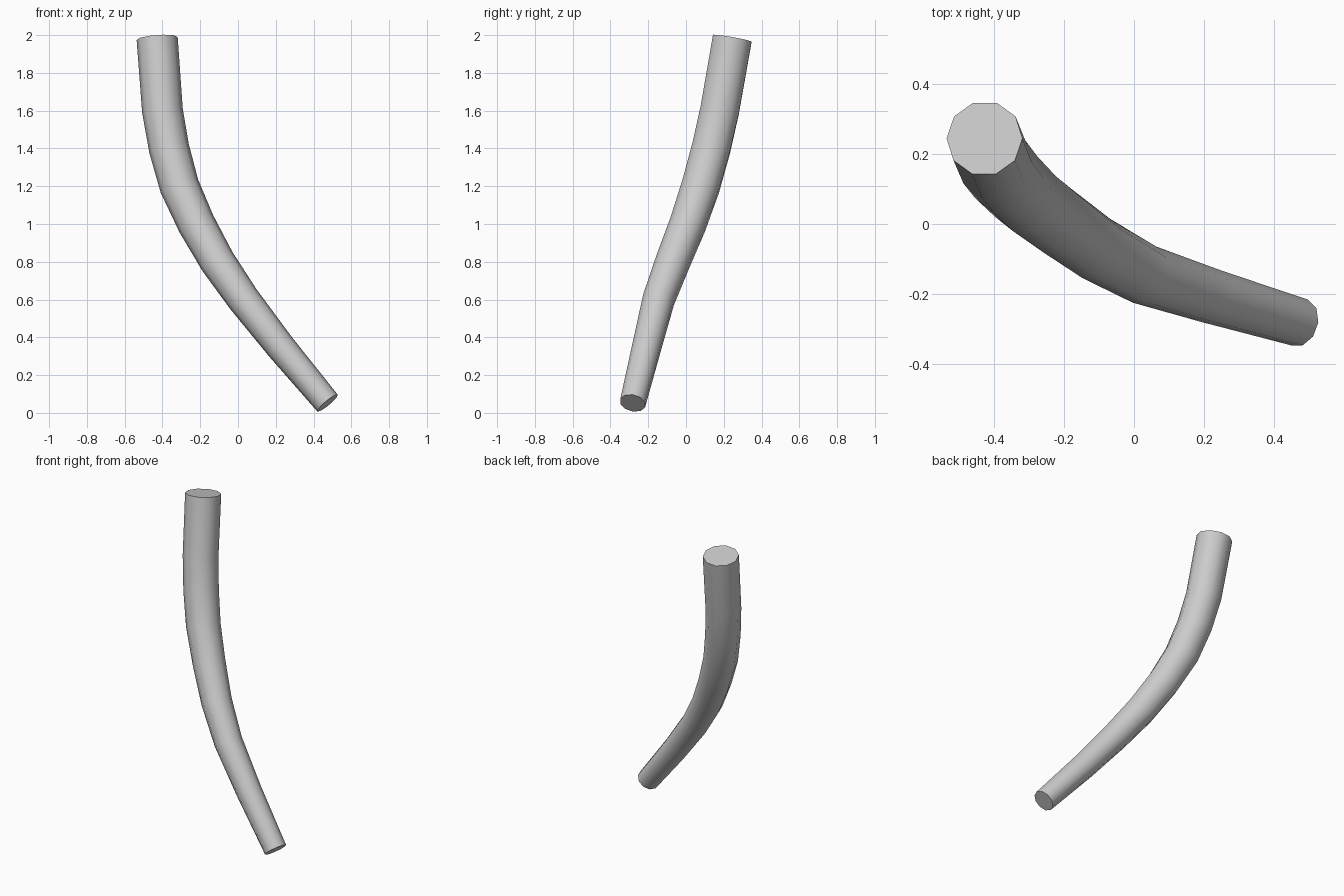
import bpy, bmesh, math
from mathutils import Vector

if "Cube" in bpy.data.objects:
    bpy.data.objects.remove(bpy.data.objects["Cube"])

# Centre line of the bent rod with radius: x, y, z, r
path = [
    (0.474, -0.282, 0.052, 0.070), (0.225, -0.208, 0.35, 0.079),
    (0.030, -0.145, 0.60, 0.087), (-0.108, -0.070, 0.80, 0.094),
    (-0.220, 0.010, 1.00, 0.100), (-0.310, 0.078, 1.20, 0.105),
    (-0.365, 0.133, 1.40, 0.107), (-0.400, 0.178, 1.60, 0.108),
    (-0.428, 0.245, 1.982, 0.109),
]
SIDES = 10
points = [Vector(p[:3]) for p in path]

bm = bmesh.new()
rings = []
for i, p in enumerate(points):
    # Ring square to the local direction of the path
    tangent = (points[min(i + 1, len(points) - 1)] - points[max(i - 1, 0)]).normalized()
    u = Vector((0, 1, 0)).cross(tangent).normalized()
    v = tangent.cross(u)
    ring = []
    for k in range(SIDES):
        a = math.tau * k / SIDES
        ring.append(bm.verts.new(p + path[i][3] * (math.cos(a) * u + math.sin(a) * v)))
    rings.append(ring)

# Walls and end caps
for a, b in zip(rings, rings[1:]):
    for k in range(SIDES):
        n = (k + 1) % SIDES
        bm.faces.new((a[k], a[n], b[n], b[k]))
bm.faces.new(rings[0][::-1])
bm.faces.new(rings[-1])
bmesh.ops.recalc_face_normals(bm, faces=bm.faces[:])

mesh = bpy.data.meshes.new("bent_rod")
bm.to_mesh(mesh)
bm.free()
rod = bpy.data.objects.new("bent_rod", mesh)
bpy.context.collection.objects.link(rod)

# Smooth walls, crisp ends
bpy.context.view_layer.objects.active = rod
rod.select_set(True)
bpy.ops.object.shade_smooth_by_angle(angle=math.radians(50))
